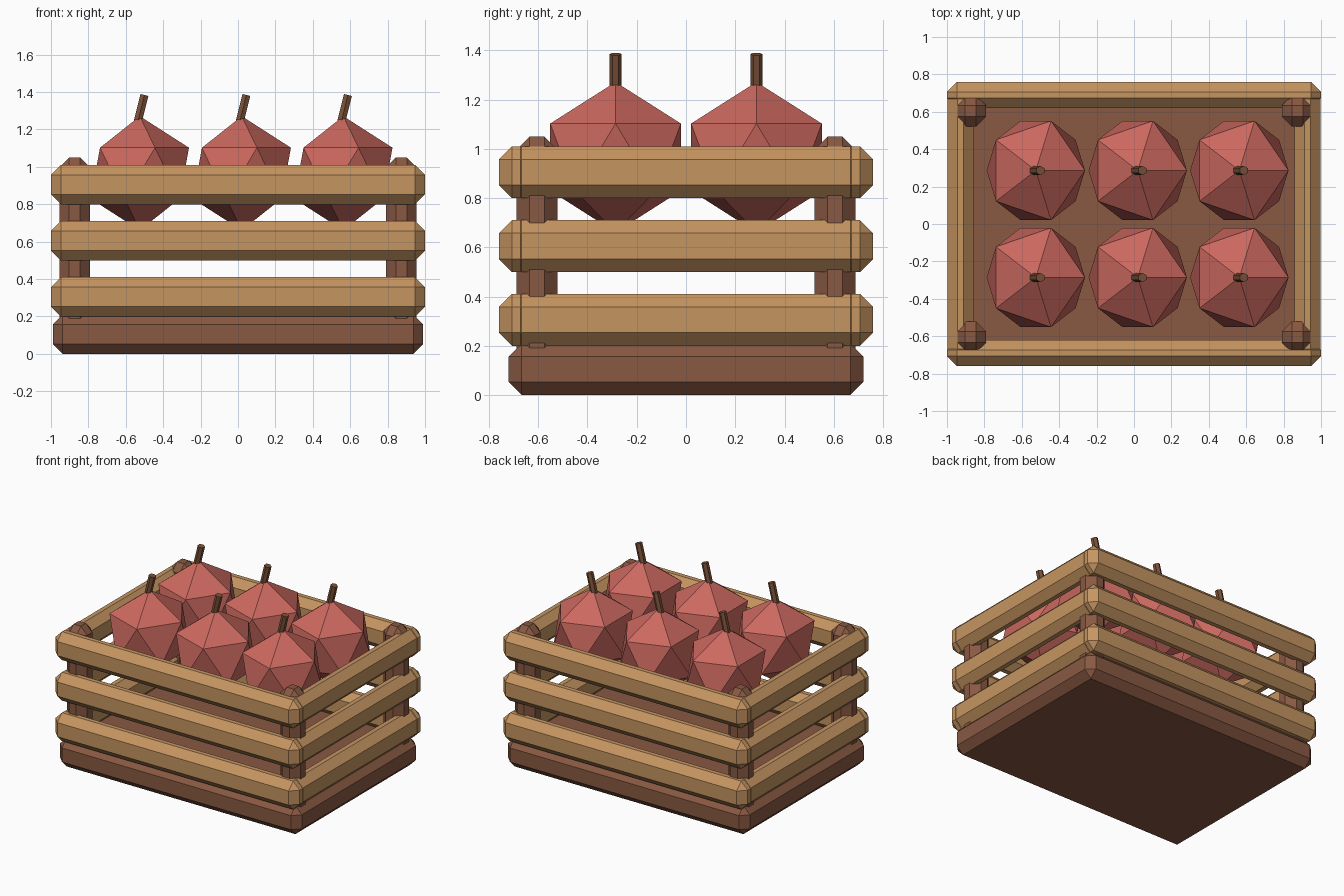
import bpy, bmesh
from math import radians
from mathutils import Matrix, Vector

if "Cube" in bpy.data.objects:
    bpy.data.objects.remove(bpy.data.objects["Cube"])


def material(name, rgb):
    m = bpy.data.materials.new(name)
    m.diffuse_color = (*rgb, 1)
    m.use_nodes = True
    m.node_tree.nodes["Principled BSDF"].inputs["Base Color"].default_value = m.diffuse_color
    return m


DARK = material("dark_wood", (0.25, 0.10, 0.055))
LIGHT = material("light_wood", (0.56, 0.30, 0.12))
RED = material("fruit_red", (0.60, 0.14, 0.115))
STEM = material("stem_brown", (0.20, 0.085, 0.04))


def finish(name, bm, mat, loc=(0, 0, 0)):
    me = bpy.data.meshes.new(name)
    bm.to_mesh(me)
    bm.free()
    me.materials.append(mat)
    ob = bpy.data.objects.new(name, me)
    ob.location = loc
    bpy.context.collection.objects.link(ob)
    return ob


def beam(name, center, size, mat, chamfer=0.053):
    """Box with every edge cut by a single flat chamfer."""
    bm = bmesh.new()
    bmesh.ops.create_cube(bm, size=1)
    bmesh.ops.scale(bm, vec=Vector(size), verts=bm.verts)
    bmesh.ops.bevel(bm, geom=bm.edges[:], offset=chamfer, segments=1,
                    affect='EDGES', profile=0.5)
    return finish(name, bm, mat, center)


# Solid base
beam("crate_base", (0, 0, 0.105), (1.98, 1.44, 0.21), DARK)

# Corner posts
for sx in (-1, 1):
    for sy in (-1, 1):
        beam("corner_post", (0.873 * sx, 0.605 * sy, 0.575),
             (0.165, 0.165, 0.95), DARK)

# Three rows of slats on all four sides
for z in (0.305, 0.605, 0.905):
    for s in (-1, 1):
        beam("long_slat", (0, 0.69 * s, z), (2.0, 0.14, 0.21), LIGHT)
        beam("end_slat", (0.928 * s, 0, z), (0.14, 1.44, 0.21), LIGHT)

# Fruit with leaning stems
for x in (-0.525, 0.02, 0.563):
    for y in (-0.286, 0.286):
        bm = bmesh.new()
        bmesh.ops.create_icosphere(bm, subdivisions=1, radius=1)
        bmesh.ops.scale(bm, vec=Vector((0.294, 0.312, 0.305)), verts=bm.verts)
        finish("fruit", bm, RED, (x, y, 0.966))

        bm = bmesh.new()
        bmesh.ops.create_cone(bm, cap_ends=True, segments=6, radius1=0.025,
                              radius2=0.025, depth=0.18,
                              matrix=Matrix.Rotation(radians(14), 4, 'Y'))
        finish("fruit_stem", bm, STEM, (x + 0.003, y, 1.297))
